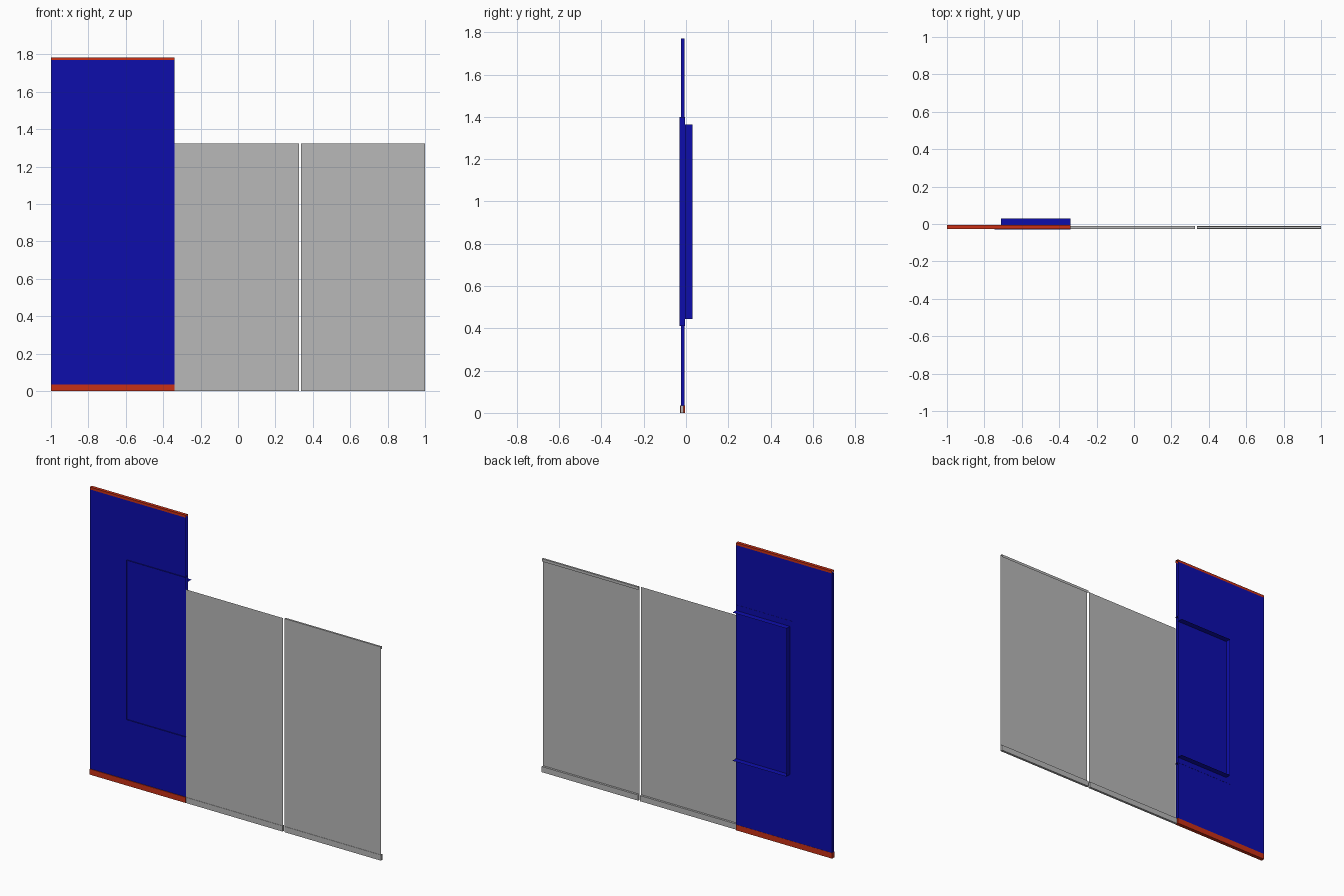
import bpy

if "Cube" in bpy.data.objects:
    bpy.data.objects.remove(bpy.data.objects["Cube"])


def material(name, rgb):
    m = bpy.data.materials.new(name)
    m.diffuse_color = (*rgb, 1)
    m.use_nodes = True
    m.node_tree.nodes["Principled BSDF"].inputs["Base Color"].default_value = m.diffuse_color
    return m


BLUE = material("deep blue", (0.004, 0.004, 0.41))
RED = material("brick red", (0.58, 0.03, 0.008))
GREY = material("light grey", (0.48, 0.48, 0.48))


def make(name, verts, faces, mat):
    me = bpy.data.meshes.new(name)
    me.from_pydata(verts, [], faces)
    me.materials.append(mat)
    ob = bpy.data.objects.new(name, me)
    bpy.context.collection.objects.link(ob)
    return ob


def sweep_x(name, x0, x1, profile, mat, closed=False):
    """Folded sheet: a (y, z) profile pulled along x; closed profiles get end caps."""
    n = len(profile)
    verts = [(x, y, z) for x in (x0, x1) for y, z in profile]
    faces = [(i, (i + 1) % n, n + (i + 1) % n, n + i) for i in range(n if closed else n - 1)]
    if closed:
        faces += [tuple(range(n))[::-1], tuple(range(n, 2 * n))]
    return make(name, verts, faces, mat)


def rail(name, x0, x1, y0, y1, z0, z1, mat):
    return sweep_x(name, x0, x1, [(y0, z0), (y0, z1), (y1, z1), (y1, z0)], mat, True)


BX0, BX1 = -1.0, -0.34          # tall panel extent
FRONT, BACK = -0.024, -0.006    # tall panel skins

# Tall blue panel: front and back skins, closed at the outer side
sweep_x("tall_panel_front", BX0, BX1, [(FRONT, 1.77), (FRONT, 0.035)], BLUE)
sweep_x("tall_panel_back", BX0, BX1, [(BACK, 0.035), (BACK, 1.77)], BLUE)
make("tall_panel_side", [(BX0, FRONT, 0.035), (BX0, FRONT, 1.77),
                         (BX0, BACK, 1.77), (BX0, BACK, 0.035)], [(0, 1, 2, 3)], BLUE)

# Red top cap and bottom rail of the tall panel
sweep_x("tall_panel_cap", BX0, BX1,
        [(BACK, 1.77), (BACK, 1.785), (FRONT - 0.002, 1.785), (FRONT - 0.002, 1.77)], RED)
rail("tall_panel_base", BX0, BX1, -0.028, -0.005, 0, 0.035, RED)

# Stepped opening surround: outer wall, ledge, inner wall around three sides
steps = [(0.0, -0.03), (0.0, -0.005), (0.035, -0.005), (0.035, 0.03)]
verts, faces = [], []
for inset, y in steps:
    x, lo, hi = -0.745 + inset, 0.41 + inset, 1.40 - inset
    verts += [(BX1, y, lo), (x, y, lo), (x, y, hi), (BX1, y, hi)]
for s in range(len(steps) - 1):
    for k in range(3):
        a = 4 * s + k
        faces.append((a, a + 1, a + 5, a + 4))
make("opening_surround", verts, faces, BLUE)

# Low grey panels with base rails
for name, x0, x1 in (("middle", -0.34, 0.325), ("end", 0.337, 1.0)):
    sweep_x(name + "_panel", x0, x1, [(-0.025, 1.325), (-0.025, 0.035)], GREY)
    rail(name + "_panel_base", x0, x1, -0.027, -0.012, 0, 0.035, GREY)

# Folded hem along the top of the end panel
sweep_x("end_panel_hem", 0.337, 1.0,
        [(-0.013, 1.308), (-0.013, 1.325), (-0.025, 1.325)], GREY)
